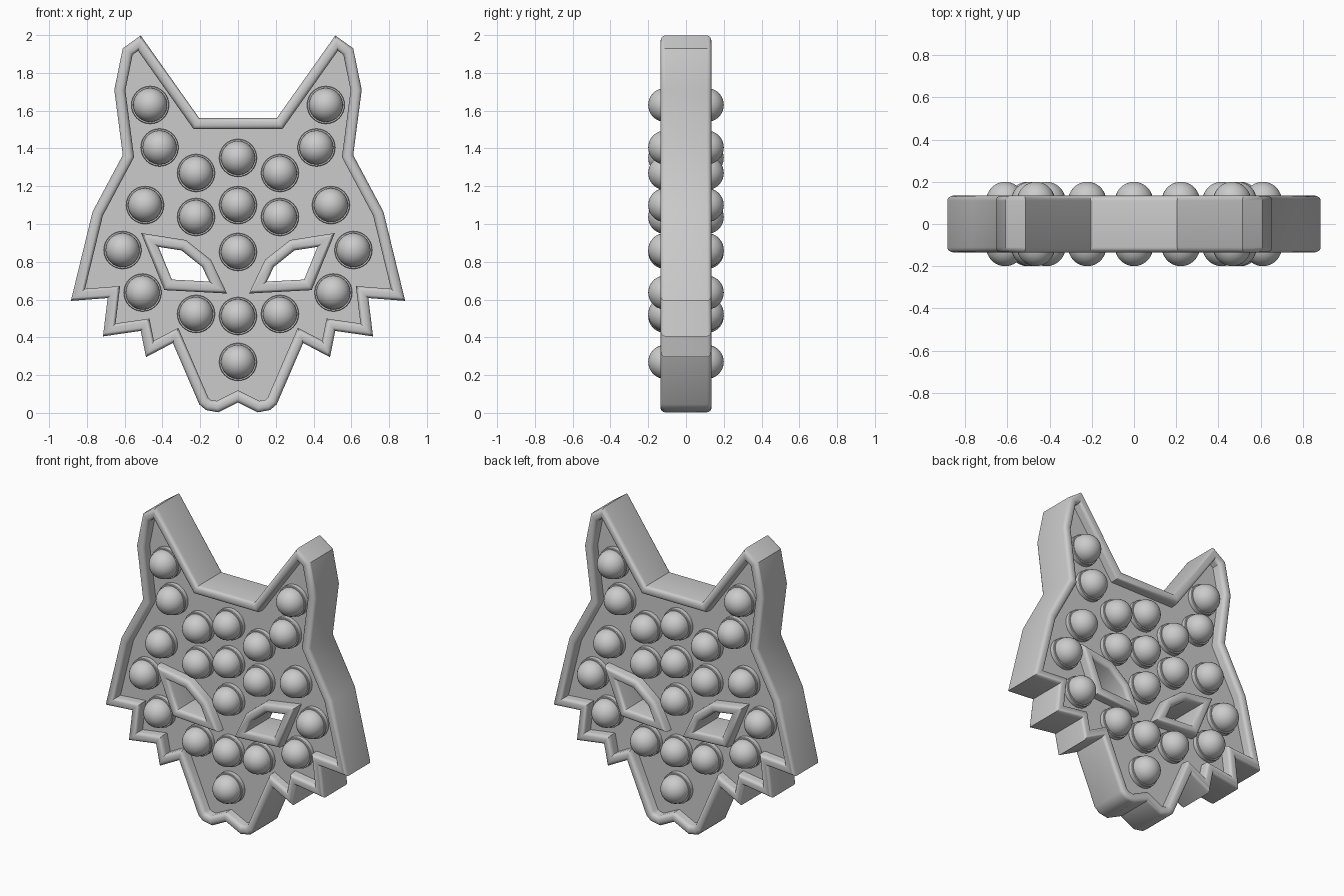
import bpy, bmesh, math
from mathutils import Vector

cube = bpy.data.objects.get("Cube")
if cube:
    bpy.data.objects.remove(cube, do_unlink=True)

GREY = (0.6, 0.6, 0.6, 1)
mat = bpy.data.materials.new("light_grey")
mat.use_nodes = True
mat.diffuse_color = GREY
mat.node_tree.nodes["Principled BSDF"].inputs["Base Color"].default_value = GREY

HALF = 0.135      # half thickness of the rims
PANEL = 0.07      # half thickness of the recessed panel
RIM = 0.058       # width of the rims
ROUND = 0.024     # rounding of the rim corners


def add_object(name, bm):
    mesh = bpy.data.meshes.new(name)
    bm.to_mesh(mesh)
    bm.free()
    mesh.materials.append(mat)
    obj = bpy.data.objects.new(name, mesh)
    bpy.context.collection.objects.link(obj)
    return obj


def smooth(obj, angle):
    bpy.ops.object.select_all(action='DESELECT')
    obj.select_set(True)
    bpy.context.view_layer.objects.active = obj
    bpy.ops.object.shade_smooth_by_angle(angle=math.radians(angle))


def inset(loop, d):
    """Mitred inward offset of a closed x-z loop."""
    pts = [Vector(p) for p in loop]
    n = len(pts)
    area = sum(pts[i - 1].x * pts[i].y - pts[i].x * pts[i - 1].y for i in range(n))
    s = 1 if area > 0 else -1
    out = []
    for i, p in enumerate(pts):
        a = (p - pts[i - 1]).normalized()
        b = (pts[(i + 1) % n] - p).normalized()
        na, nb = Vector((-a.y, a.x)) * s, Vector((-b.y, b.x)) * s
        out.append(p + (na + nb) * d / (1 + na.dot(nb)))
    return out


def rim(name, loop):
    """Sweep a rounded rectangular section around the loop."""
    section = []
    corners = [(ROUND, HALF - ROUND, 180), (RIM - ROUND, HALF - ROUND, 90),
               (RIM - ROUND, ROUND - HALF, 0), (ROUND, ROUND - HALF, -90)]
    for cx, cy, start in corners:
        for k in range(5):
            t = math.radians(start - k * 22.5)
            section.append((cx + ROUND * math.cos(t), cy + ROUND * math.sin(t)))
    bm = bmesh.new()
    rings = [[bm.verts.new((p.x, y, p.y)) for p in inset(loop, d)] for d, y in section]
    n = len(loop)
    for i, ring in enumerate(rings):
        prev = rings[i - 1]
        for j in range(n):
            k = (j + 1) % n
            bm.faces.new((prev[j], prev[k], ring[k], ring[j]))
    bmesh.ops.recalc_face_normals(bm, faces=bm.faces)
    smooth(add_object(name, bm), 40)


# Head outline: one half from the brow round the ear and cheek to the chin
half = [(0.205, 1.56), (0.515, 1.998), (0.61, 1.93), (0.655, 1.71), (0.61, 1.365),
        (0.77, 1.065), (0.885, 0.593), (0.69, 0.608), (0.715, 0.405), (0.515, 0.434),
        (0.487, 0.295), (0.345, 0.37), (0.205, 0.045), (0.17, 0.015), (0.105, 0.003)]
outline = half + [(0, 0.055)] + [(-x, z) for x, z in reversed(half)]
rim("head_rim", outline)

# Slanted eye openings
eye = [(0.513, 0.952), (0.275, 0.915), (0.143, 0.81), (0.058, 0.632), (0.39, 0.65)]
eyes = {"left": eye, "right": [(-x, z) for x, z in eye]}
for side, loop in eyes.items():
    rim(side + "_eye_rim", loop)

# Recessed face panel, front and back, open at the eyes
bm = bmesh.new()
for y in (-PANEL, PANEL):
    edges = []
    for loop in (inset(outline, RIM / 2), inset(eyes["left"], RIM / 2),
                 inset(eyes["right"], RIM / 2)):
        vs = [bm.verts.new((p.x, y, p.y)) for p in loop]
        edges += [bm.edges.new((vs[i - 1], vs[i])) for i in range(len(vs))]
    made = bmesh.ops.triangle_fill(bm, edges=edges, use_beauty=True,
                                   use_dissolve=False, normal=(0, 1, 0))
    for f in made["geom"]:
        if isinstance(f, bmesh.types.BMFace):
            f.normal_update()
            if f.normal.y * y < 0:
                f.normal_flip()
add_object("face_panel", bm)

# Bubble: a dome on a low collar, on both sides of the panel
profile = [(0.1, 0), (0.1, 0.098), (0.097, 0.102), (0.09, 0.102)]
profile += [(0.09 * math.cos(t), 0.11 + 0.09 * math.sin(t))
            for t in (math.pi / 2 * k / 9 for k in range(10))]
bm = bmesh.new()
for s in (-1, 1):
    vs = [bm.verts.new((r, s * y, 0)) for r, y in profile]
    es = [bm.edges.new(pair) for pair in zip(vs, vs[1:])]
    bmesh.ops.spin(bm, geom=vs + es, cent=(0, 0, 0), axis=(0, 1, 0),
                   angle=math.tau, steps=32)
bmesh.ops.remove_doubles(bm, verts=bm.verts, dist=0.0005)
bmesh.ops.recalc_face_normals(bm, faces=bm.faces)
bubble = add_object("bubble", bm)
smooth(bubble, 35)

# Bubble layout: middle column, then mirrored pairs
spots = [(0, z) for z in (1.35, 1.10, 0.852, 0.513, 0.27)]
for x, z in [(0.465, 1.63), (0.415, 1.405), (0.222, 1.27), (0.222, 1.037), (0.492, 1.10),
             (0.611, 0.862), (0.505, 0.637), (0.222, 0.524)]:
    spots += [(x, z), (-x, z)]
for i, (x, z) in enumerate(spots):
    obj = bubble if i == 0 else bubble.copy()
    if i:
        bpy.context.collection.objects.link(obj)
    obj.name = f"bubble_{i + 1}"
    obj.location = (x, 0, z)
